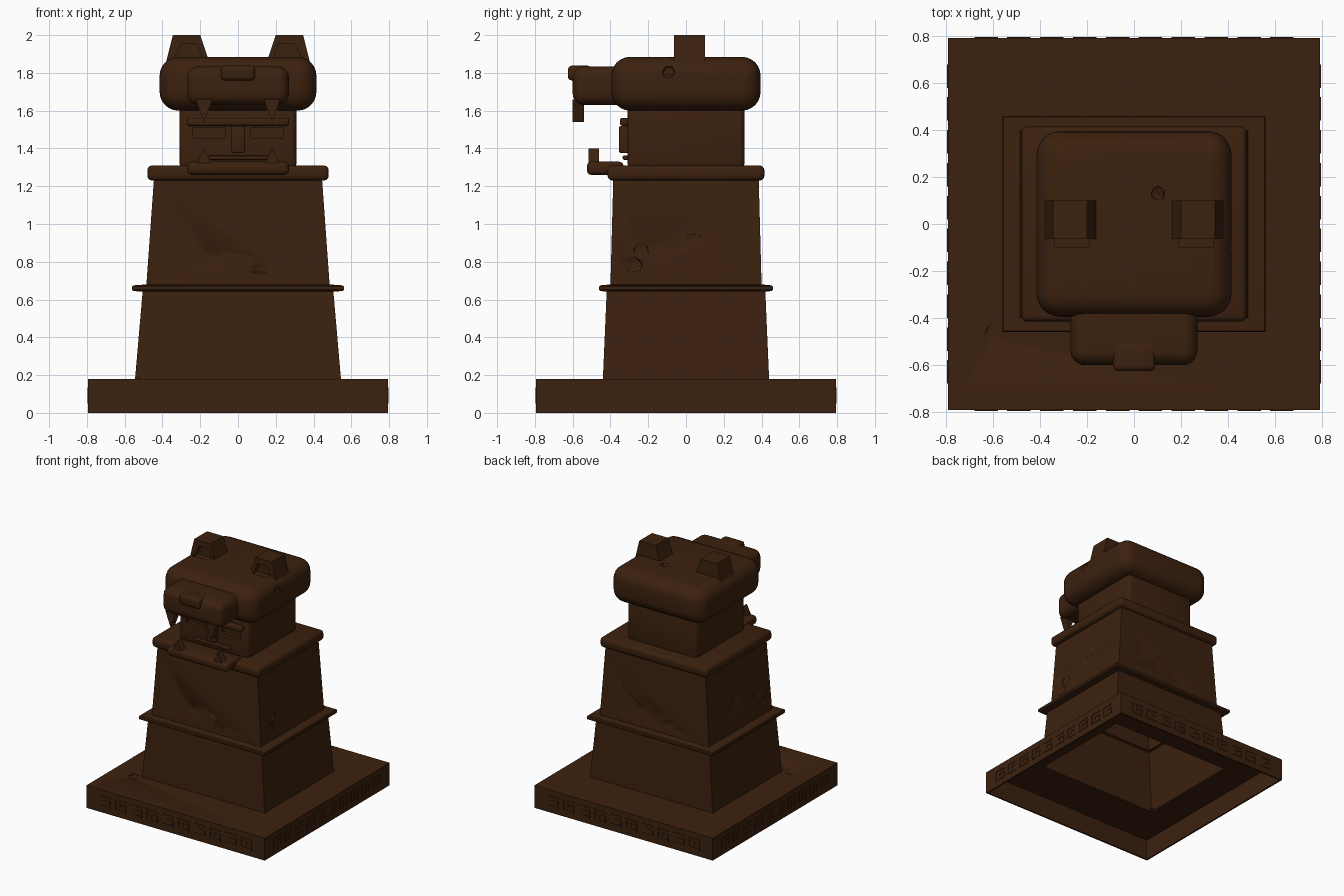
import bpy, bmesh, math, random
from mathutils import Matrix, Vector

random.seed(4)
if "Cube" in bpy.data.objects:
    bpy.data.objects.remove(bpy.data.objects["Cube"])

BROWN = (0.045, 0.0152, 0.0045, 1)
brown = bpy.data.materials.new("dark_brown_stone")
brown.use_nodes = True
brown.diffuse_color = BROWN
shader = brown.node_tree.nodes["Principled BSDF"]
shader.inputs["Base Color"].default_value = BROWN
shader.inputs["Roughness"].default_value = 0.9


def finish(bm, name):
    bmesh.ops.recalc_face_normals(bm, faces=bm.faces)
    mesh = bpy.data.meshes.new(name)
    bm.to_mesh(mesh)
    bm.free()
    mesh.materials.append(brown)
    obj = bpy.data.objects.new(name, mesh)
    bpy.context.collection.objects.link(obj)
    return obj


def activate(obj):
    bpy.ops.object.select_all(action='DESELECT')
    obj.select_set(True)
    bpy.context.view_layer.objects.active = obj


def add_box(bm, lo, hi):
    lo, hi = Vector(lo), Vector(hi)
    mat = Matrix.Translation((lo + hi) / 2) @ Matrix.Diagonal((*(hi - lo), 1))
    return bmesh.ops.create_cube(bm, size=1, matrix=mat)


def box(name, lo, hi, radius=0.0, segments=3):
    bm = bmesh.new()
    add_box(bm, lo, hi)
    if radius:
        bmesh.ops.bevel(bm, geom=bm.edges[:], offset=radius, segments=segments,
                        profile=0.5, affect='EDGES')
    return finish(bm, name)


def prism(name, outline, y0, y1, side=1):
    """Extrude an x-z outline along y; side mirrors it in x."""
    bm = bmesh.new()
    face = bm.faces.new([bm.verts.new((x * side, y0, z)) for x, z in outline])
    ext = bmesh.ops.extrude_face_region(bm, geom=[face])
    moved = [v for v in ext["geom"] if isinstance(v, bmesh.types.BMVert)]
    bmesh.ops.translate(bm, verts=moved, vec=(0, y1 - y0, 0))
    return finish(bm, name)


def carve(obj, cutters):
    for cutter in cutters:
        mod = obj.modifiers.new("carve", 'BOOLEAN')
        mod.operation = 'DIFFERENCE'
        mod.solver = 'EXACT'
        mod.object = cutter
        activate(obj)
        bpy.ops.object.modifier_apply(modifier=mod.name)


def discard(objs):
    for obj in objs:
        bpy.data.objects.remove(obj)


def chip(center, size):
    """Jagged stone-shaped cutter."""
    bm = bmesh.new()
    bmesh.ops.create_icosphere(bm, subdivisions=1, radius=1)
    for v in bm.verts:
        v.co *= random.uniform(0.7, 1.1)
        v.co = Vector(center) + Vector([a * b for a, b in zip(v.co, size)])
    return finish(bm, "chip_cutter")


# Hollow plinth and tapering tower: outside going up, inside coming down
profile = [(.793, .793, 0), (.793, .793, .18), (.545, .44, .18), (.505, .42, .642),
           (.555, .455, .645), (.56, .46, .652), (.56, .46, .668), (.555, .455, .675),
           (.485, .40, .68), (.445, .385, 1.24),
           (.43, .37, 1.23), (.47, .385, .66), (.49, .405, .655), (.53, .425, .165),
           (.78, .78, .165), (.78, .78, 0)]
bm = bmesh.new()
rings = [[bm.verts.new((sx * x, sy * y, z))
          for sx, sy in ((-1, -1), (1, -1), (1, 1), (-1, 1))] for x, y, z in profile]
for i, ring in enumerate(rings):
    prev = rings[i - 1]
    for k in range(4):
        n = (k + 1) % 4
        bm.faces.new((prev[k], prev[n], ring[n], ring[k]))
tower = finish(bm, "plinth_and_tower")

# Weathering chips in the tower walls and plinth top
chips = []
for a, z in ((-.26, .93), (-.12, .83), (.06, .82), (.11, .77)):
    for s in (-1, 1):
        chips.append(chip((a * -s, s * .402, z), (.06, .014, .05)))
for a, z in ((-.24, .86), (-.28, .78), (.04, .92)):
    for s in (-1, 1):
        chips.append(chip((s * .475, a, z), (.016, .06, .05)))
chips += [chip((-.6, -.47, .18), (.05, .06, .012)),
          chip((-.53, -.42, .18), (.025, .025, .012))]
carve(tower, chips)
discard(chips)

# Square spiral fret in low relief around the plinth
bm = bmesh.new()
strokes = [((0, .125), (.1, .135)), ((0, .05), (.01, .135)), ((0, .05), (.1, .06)),
           ((.09, .05), (.1, .105)), ((.04, .095), (.1, .105)), ((.04, .08), (.05, .105))]
for side in range(4):
    turn = Matrix.Rotation(side * math.pi / 2, 4, 'Z')
    for i in range(10):
        x = -.68 + i * .14
        for (x0, z0), (x1, z1) in strokes:
            made = add_box(bm, (x + x0, -.797, z0), (x + x1, -.79, z1))
            bmesh.ops.transform(bm, matrix=turn, verts=made["verts"])
finish(bm, "plinth_fret")

# Cap slab, neck and head
box("tower_cap", (-.48, -.415, 1.23), (.48, .415, 1.31), .025)
neck = box("neck", (-.31, -.31, 1.29), (.31, .31, 1.65), .03)
head = box("head", (-.415, -.395, 1.60), (.415, .395, 1.885), .1, 6)
box("snout", (-.27, -.60, 1.63), (.27, -.3, 1.835), .06, 5)
box("nose", (-.09, -.625, 1.76), (.09, -.5, 1.838), .02)

# Face on the neck with sunken eyes
eyes = [box("eye_cutter", (min(s * .07, s * .24), -.4, 1.455),
            (max(s * .07, s * .24), -.28, 1.51)) for s in (-1, 1)]
carve(neck, eyes)
discard(eyes)
box("brow", (-.27, -.35, 1.52), (.27, -.29, 1.562), .012)
box("face_nose", (-.038, -.355, 1.375), (.038, -.29, 1.52), .012)
box("upper_lip", (-.16, -.335, 1.34), (.16, -.29, 1.362), .006)

# Lower jaw ledge
box("lower_jaw", (-.27, -.525, 1.26), (.27, -.33, 1.33), .025)

# Ears, fangs and teeth on both sides
ear_outline = [(.14, 1.82), (.395, 1.8), (.345, 2), (.2, 2)]
hollow_outline = [(.185, 1.865), (.345, 1.865), (.3, 1.955), (.215, 1.955)]
for side, word in ((1, "left"), (-1, "right")):
    ear = prism(word + "_ear", ear_outline, -.063, .1, side)
    hollow = prism("ear_cutter", hollow_outline, -.1, -.02, side)
    for part in (ear, head):
        carve(part, [hollow])
    discard([hollow])
    prism(word + "_fang", [(.135, 1.66), (.225, 1.66), (.18, 1.54)], -.6, -.54, side)
    prism(word + "_tooth", [(.135, 1.31), (.225, 1.31), (.18, 1.4)], -.515, -.46, side)

# Dents in the head
dents = [chip((.1, .13, 1.885), (.04, .04, .03)), chip((.415, -.09, 1.81), (.03, .04, .05))]
carve(head, dents)
discard(dents)

# Smooth rounded surfaces while keeping carved edges crisp
for obj in list(bpy.context.collection.objects):
    if obj.type == 'MESH' and brown.name in obj.data.materials:
        activate(obj)
        bpy.ops.object.shade_smooth_by_angle(angle=math.radians(35))
